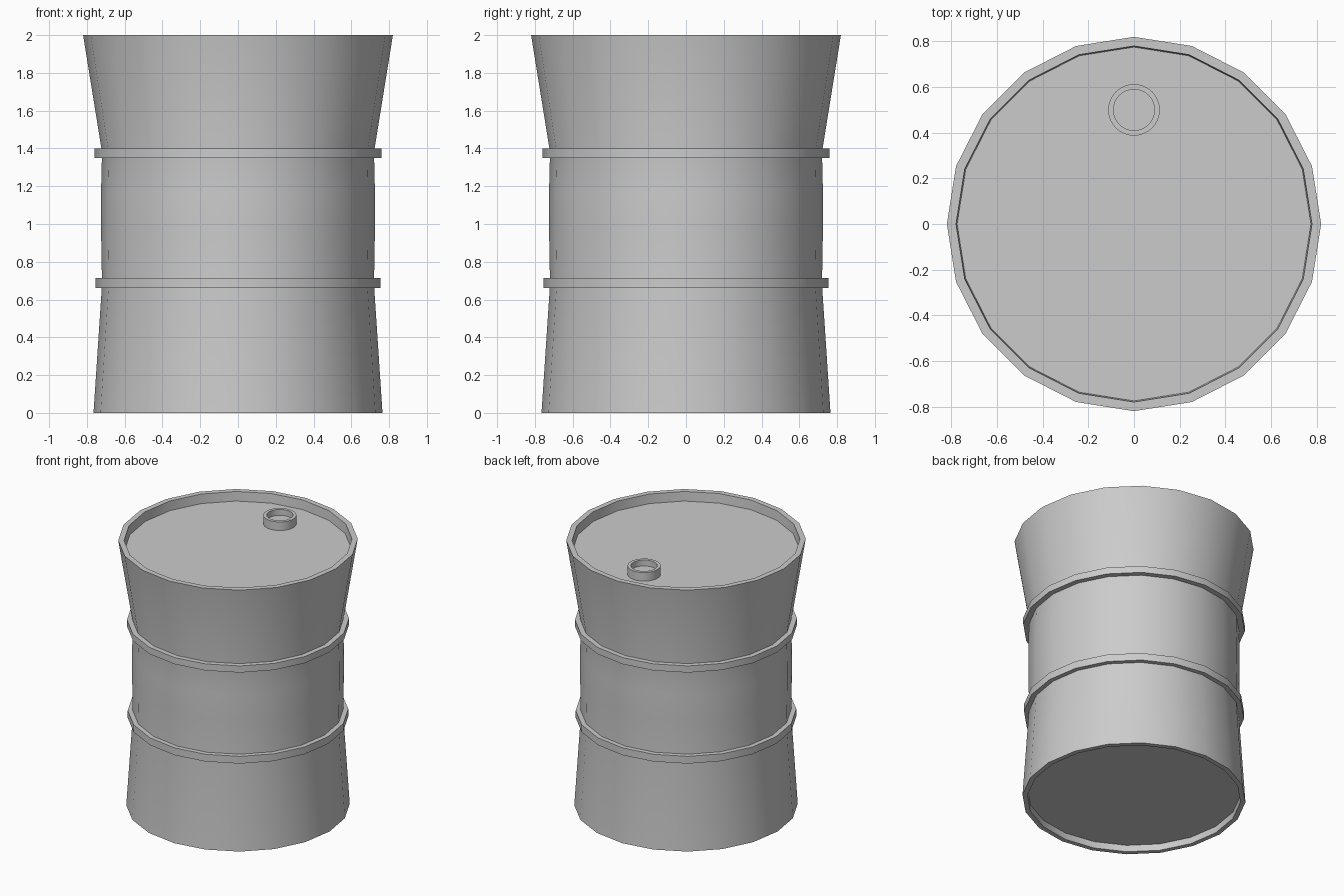
import bpy, math

if "Cube" in bpy.data.objects:
    bpy.data.objects.remove(bpy.data.objects["Cube"])


def lathe(name, profile, sides, centre=(0, 0), closed=False):
    """Spin an (r, z) profile around z; open ends are filled with flat caps."""
    verts, faces = [], []
    n = len(profile)
    for r, z in profile:
        for i in range(sides):
            a = 2 * math.pi * i / sides
            verts.append((r * math.cos(a), r * math.sin(a), z))
    for k in range(n if closed else n - 1):
        a, b = k * sides, ((k + 1) % n) * sides
        for i in range(sides):
            j = (i + 1) % sides
            faces.append((a + i, a + j, b + j, b + i))
    if not closed:
        faces.append(tuple(reversed(range(sides))))
        faces.append(tuple(range((n - 1) * sides, n * sides)))
    mesh = bpy.data.meshes.new(name)
    mesh.from_pydata(verts, [], faces)
    obj = bpy.data.objects.new(name, mesh)
    obj.location = (centre[0], centre[1], 0)
    bpy.context.collection.objects.link(obj)
    bpy.ops.object.select_all(action='DESELECT')
    obj.select_set(True)
    bpy.context.view_layer.objects.active = obj
    bpy.ops.object.shade_smooth_by_angle(angle=math.radians(30))
    return obj


# Drum shell: recessed base, flared wall, rim and recessed lid
lathe("drum_body", [(0.73, 0.05), (0.73, 0), (0.765, 0), (0.72, 0.68),
                    (0.725, 0.97), (0.725, 1.17), (0.72, 1.38), (0.82, 2),
                    (0.78, 2), (0.775, 1.93)], 20)

# Reinforcing hoops
for name, z0, z1, r in (("lower_hoop", 0.66, 0.715, 0.755),
                        ("upper_hoop", 1.35, 1.40, 0.76)):
    lathe(name, [(0.70, z0), (r, z0), (r, z1), (0.70, z1)], 20, closed=True)

# Filler spout on the lid, with a shallow hollow
lathe("filler_spout", [(0.113, 1.92), (0.113, 1.995), (0.09, 1.995),
                       (0.09, 1.95)], 32, centre=(0, 0.5))
